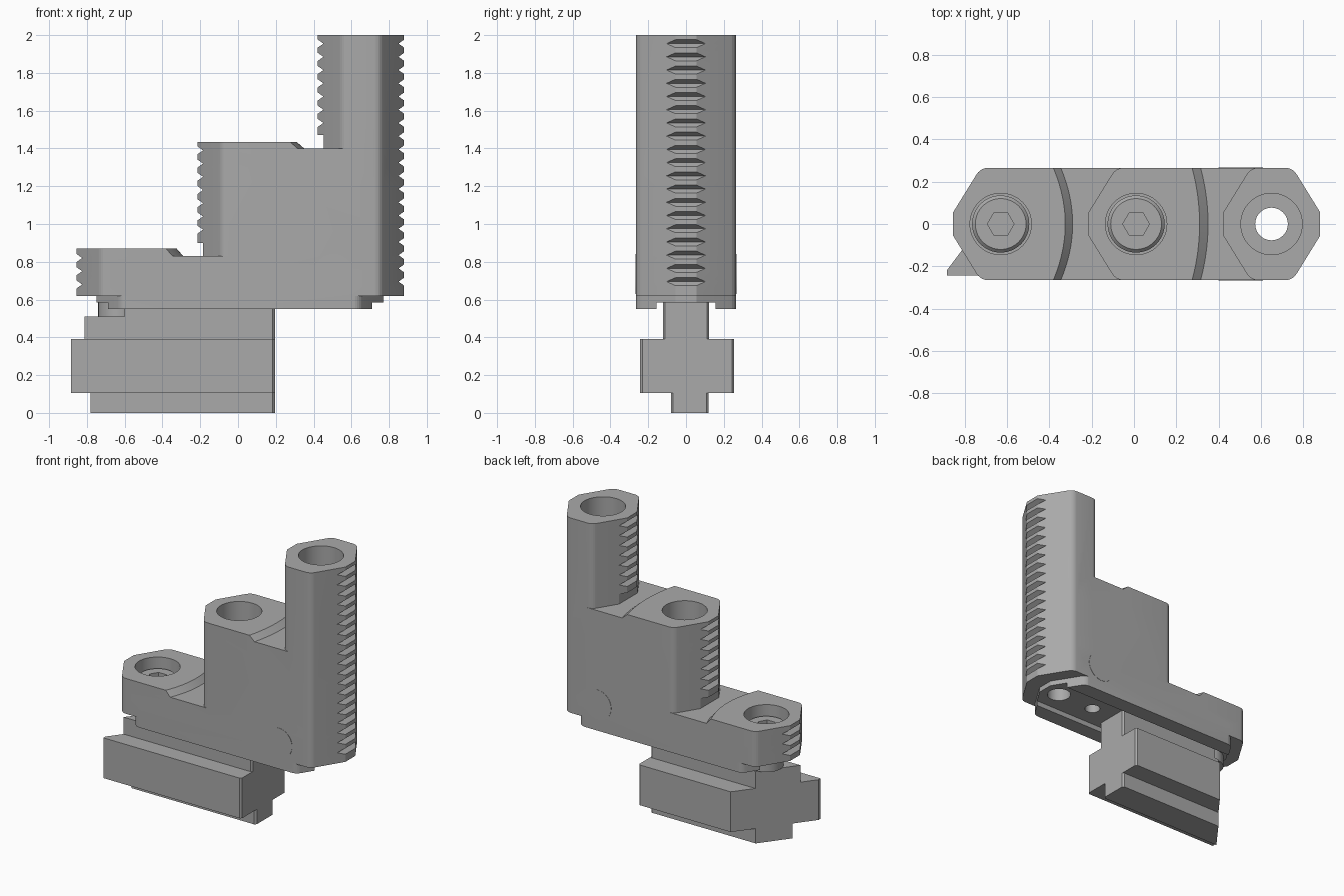
import bpy, bmesh
from math import cos, sin, pi

if "Cube" in bpy.data.objects:
    bpy.data.objects.remove(bpy.data.objects["Cube"])

steel = bpy.data.materials.new("steel grey")
steel.use_nodes = True
GREY = (0.4, 0.4, 0.4, 1)
steel.diffuse_color = GREY
steel.node_tree.nodes["Principled BSDF"].inputs["Base Color"].default_value = GREY

HALF = 0.265  # half width of the jaw


def loft(bm, levels):
    """Closed solid through (height, outline) levels with equal point counts."""
    rings = [[bm.verts.new((x, y, z)) for x, y in pts] for z, pts in levels]
    n = len(rings[0])
    for low, high in zip(rings, rings[1:]):
        for i in range(n):
            j = (i + 1) % n
            bm.faces.new((low[i], low[j], high[j], high[i]))
    bm.faces.new(rings[0][::-1])
    bm.faces.new(rings[-1])


def make(name, solids):
    bm = bmesh.new()
    for levels in solids:
        loft(bm, levels)
    bmesh.ops.recalc_face_normals(bm, faces=bm.faces)
    mesh = bpy.data.meshes.new(name)
    bm.to_mesh(mesh)
    bm.free()
    mesh.materials.append(steel)
    obj = bpy.data.objects.new(name, mesh)
    bpy.context.collection.objects.link(obj)
    return obj


def combine(obj, other, operation):
    """Apply an exact boolean and remove the helper."""
    mod = obj.modifiers.new("boolean", 'BOOLEAN')
    mod.operation, mod.solver, mod.object = operation, 'EXACT', other
    bpy.context.view_layer.objects.active = obj
    bpy.ops.object.modifier_apply(modifier=mod.name)
    bpy.data.objects.remove(other)


def smooth(obj):
    bpy.ops.object.select_all(action='DESELECT')
    obj.select_set(True)
    bpy.context.view_layer.objects.active = obj
    bpy.ops.object.shade_smooth_by_angle(angle=0.15)


def box(x0, x1, y0, y1, z0, z1):
    pts = [(x0, y0), (x1, y0), (x1, y1), (x0, y1)]
    return [(z0, pts), (z1, pts)]


def circle(x, r, n=64):
    return [(x + r * cos(2 * pi * i / n), r * sin(2 * pi * i / n)) for i in range(n)]


def jaw_end(tip, side):
    """Blunt pointed end with rounded shoulders; side is +1 right, -1 left."""
    half = [(0, 0.055)]
    for i in range(6):
        t = i / 5
        a, b, c = (1 - t) ** 2, 2 * t * (1 - t), t * t
        half.append((a * 0.11 + b * 0.13 + c * 0.165,
                     a * 0.233 + (b + c) * HALF))
    pts = [(d, -y) for d, y in reversed(half)] + half
    return [(tip - side * d, side * y) for d, y in pts]


def outline(left, right):
    return jaw_end(left, -1) + jaw_end(right, 1)


def pad(left, edge, curve):
    """Step surface that ends in a curved edge."""
    ys = [HALF * (i / 10 - 1) for i in range(21)]
    return jaw_end(left, -1) + [(edge - curve * y * y, y) for y in ys]


# Stepped jaw body: tongue, three steps, two raised pads
RIGHT = 0.88
TIPS = (-0.855, -0.215, 0.422)
body = make("jaw_body", [[(0.62, outline(TIPS[0], RIGHT)), (0.83, outline(TIPS[0], RIGHT))]])
solids = [
    [(0.55, outline(-0.75, 0.77)), (0.7, outline(-0.75, 0.77))],
    [(0.7, outline(TIPS[1], RIGHT)), (1.4, outline(TIPS[1], RIGHT))],
    [(1.2, outline(TIPS[2], RIGHT)), (2.0, outline(TIPS[2], RIGHT))],
    [(0.75, pad(TIPS[0], -0.29, 0.8)), (0.83, pad(TIPS[0], -0.29, 0.8)),
     (0.87, pad(TIPS[0], -0.325, 0.8))],
    [(1.3, pad(TIPS[1], 0.35, 0.5)), (1.4, pad(TIPS[1], 0.35, 0.5)),
     (1.435, pad(TIPS[1], 0.31, 0.5))],
]
for levels in solids:
    combine(body, make("body_part", [levels]), 'UNION')

# Guide slot under the body
combine(body, make("slot_cutter", [box(-1, 1, -0.155, 0.155, 0.5, 0.585)]), 'DIFFERENCE')

# Screw bores: two for screws, one stepped and open, one small blind hole
SCREWS = (-0.63, 0.01)
bores = [[(0.7, circle(x, 0.145)), (1.6, circle(x, 0.145))] for x in SCREWS]
bores.append([(0.5, circle(0.65, 0.077)), (0.7, circle(0.65, 0.077)),
              (0.7, circle(0.65, 0.145)), (2.1, circle(0.65, 0.145))])
bores.append([(0.5, circle(0.36, 0.05)), (0.75, circle(0.36, 0.05))])
combine(body, make("bore_cutter", bores), 'DIFFERENCE')

# Gripping grooves on the pointed ends
PITCH = 0.07


def groove(tip, side, z):
    out, deep = tip + side * 0.01, tip - side * 0.03
    def row(x0, x1):
        return [(x0, -0.16), (x1, -0.16), (x1, 0.16), (x0, 0.16)]
    return [(z - 0.028, row(out, out - side * 0.0005)), (z, row(out, deep)),
            (z + 0.028, row(out, out - side * 0.0005))]


grooves = []
for tip, side, top, count in ((RIGHT, 1, 1.955, 19), (TIPS[2], -1, 1.955, 7),
                              (TIPS[1], -1, 1.39, 7), (TIPS[0], -1, 0.82, 3)):
    grooves += [groove(tip, side, top - PITCH * i) for i in range(count)]
# Relief at the foot of each upper step
for tip, z in ((TIPS[1], 0.83), (TIPS[2], 1.4)):
    grooves.append(box(tip - 0.03, tip + 0.03, -0.16, 0.16, z, z + 0.07))
combine(body, make("groove_cutter", grooves), 'DIFFERENCE')
smooth(body)

# Socket screws
for name, x in zip(("outer_screw", "middle_screw"), SCREWS):
    screw = make(name, [[(0.51, circle(x, 0.11)), (0.69, circle(x, 0.11)),
                         (0.69, circle(x, 0.135)), (0.785, circle(x, 0.135)),
                         (0.8, circle(x, 0.12))]])
    socket = make("socket_cutter", [[(0.73, circle(x, 0.063, 6)), (0.9, circle(x, 0.063, 6))]])
    combine(screw, socket, 'DIFFERENCE')
    smooth(screw)


# Sliding nut with a slanted outer end
def nut_part(y0, y1, z0, z1, limit=-0.885):
    def slant(y):
        return max(limit, -0.885 + 0.75 * (y + 0.22))
    c = 0.012
    knee = max(y0, -0.22)
    pts = [(slant(y0), y0), (0.195 - c, y0), (0.195, y0 + c), (0.195, y1 - c),
           (0.195 - c, y1), (slant(y1), y1)]
    if knee > y0:
        pts.append((slant(knee), knee))
    return [(z0, pts), (z1, pts)]


make("nut_foot", [nut_part(-0.08, 0.12, 0, 0.105)])
make("nut_flange", [nut_part(-0.243, 0.255, 0.105, 0.39)])
make("nut_neck", [nut_part(-0.122, 0.122, 0.39, 0.51)])
make("nut_key", [nut_part(-0.122, 0.122, 0.51, 0.59, -0.6)])

# Thin round plugs on both sides
for name, y in (("front_plug", -1), ("back_plug", 1)):
    plug = make(name, [[(0, circle(0, 0.105)), (0.003, circle(0, 0.105))]])
    plug.rotation_euler.x = -y * pi / 2
    plug.location = (0.505, y * (HALF - 0.001), 0.735)
    smooth(plug)
